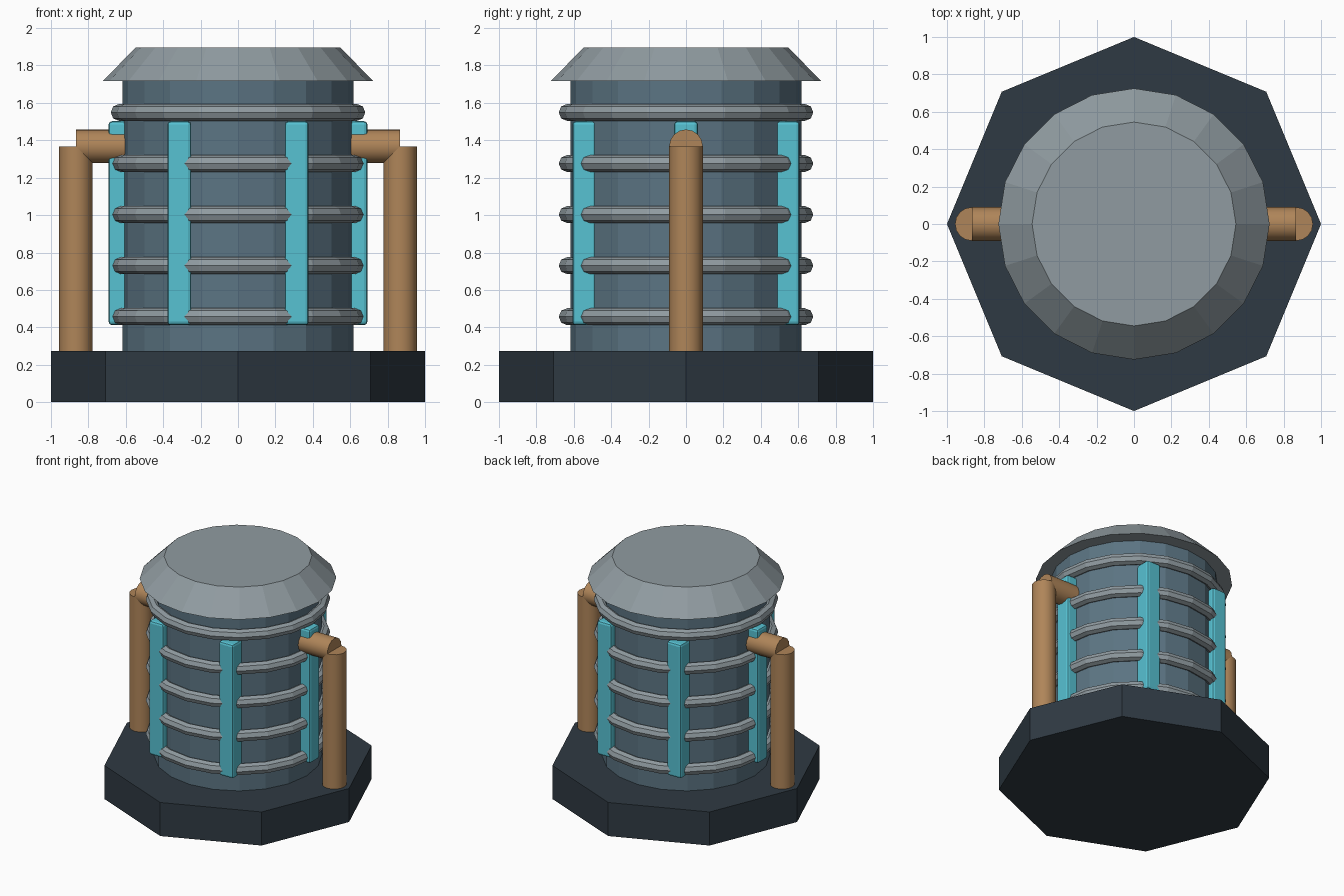
import bpy
from math import cos, sin, radians, pi

if "Cube" in bpy.data.objects:
    bpy.data.objects.remove(bpy.data.objects["Cube"])


def material(name, color):
    mat = bpy.data.materials.new(name)
    mat.diffuse_color = (*color, 1)
    mat.use_nodes = True
    mat.node_tree.nodes["Principled BSDF"].inputs["Base Color"].default_value = mat.diffuse_color
    return mat


DARK = material("dark_steel", (0.028, 0.042, 0.056))
BLUE = material("blue_steel", (0.105, 0.175, 0.225))
METAL = material("light_metal", (0.28, 0.33, 0.355))
CYAN = material("cyan_glow", (0.095, 0.54, 0.65))
COPPER = material("copper", (0.43, 0.235, 0.10))


def finish(name, mat):
    obj = bpy.context.object
    obj.name = name
    obj.data.materials.append(mat)
    return obj


def frustum(name, mat, sides, r1, r2, z1, z2):
    # rotated so that a corner points along +x
    bpy.ops.mesh.primitive_cone_add(vertices=sides, radius1=r1, radius2=r2,
                                    depth=z2 - z1, location=(0, 0, (z1 + z2) / 2))
    return finish(name, mat)


def pipe(name, length, location, rotation=(0, 0, 0)):
    bpy.ops.mesh.primitive_cylinder_add(vertices=16, radius=0.09, depth=length,
                                        location=location, rotation=rotation)
    bpy.ops.object.shade_smooth_by_angle(angle=radians(35))
    return finish(name, COPPER)


# octagonal base, vessel and sloped lid
frustum("base", DARK, 8, 1.0, 1.0, 0, 0.273)
frustum("vessel", BLUE, 20, 0.618, 0.618, 0.26, 1.73)
frustum("lid", METAL, 20, 0.725, 0.545, 1.716, 1.897)

# cooling rings
for i in range(5):
    bpy.ops.mesh.primitive_torus_add(major_segments=20, minor_segments=8,
                                     major_radius=0.635, minor_radius=0.0455,
                                     location=(0, 0, 0.457 + i * 0.273))
    finish(f"cooling_ring_{i + 1}", METAL)

# six glowing strips, all aligned with the axes
for i in range(6):
    a = i * pi / 3
    bpy.ops.mesh.primitive_cube_add(size=1, location=(0.628 * cos(a), 0.628 * sin(a), 0.957))
    strip = finish(f"light_strip_{i + 1}", CYAN)
    strip.scale = (0.128, 0.128, 1.09)
    bpy.ops.object.transform_apply(location=False, rotation=False, scale=True)
    bevel = strip.modifiers.new("Bevel", 'BEVEL')
    bevel.width = 0.018
    bevel.segments = 2

# elbow pipes on both sides
for side, s in (("left", -1), ("right", 1)):
    pipe(f"{side}_riser_pipe", 1.106, (s * 0.867, 0, 0.813))
    pipe(f"{side}_inlet_pipe", 0.287, (s * 0.7235, 0, 1.368), (0, pi / 2, 0))
